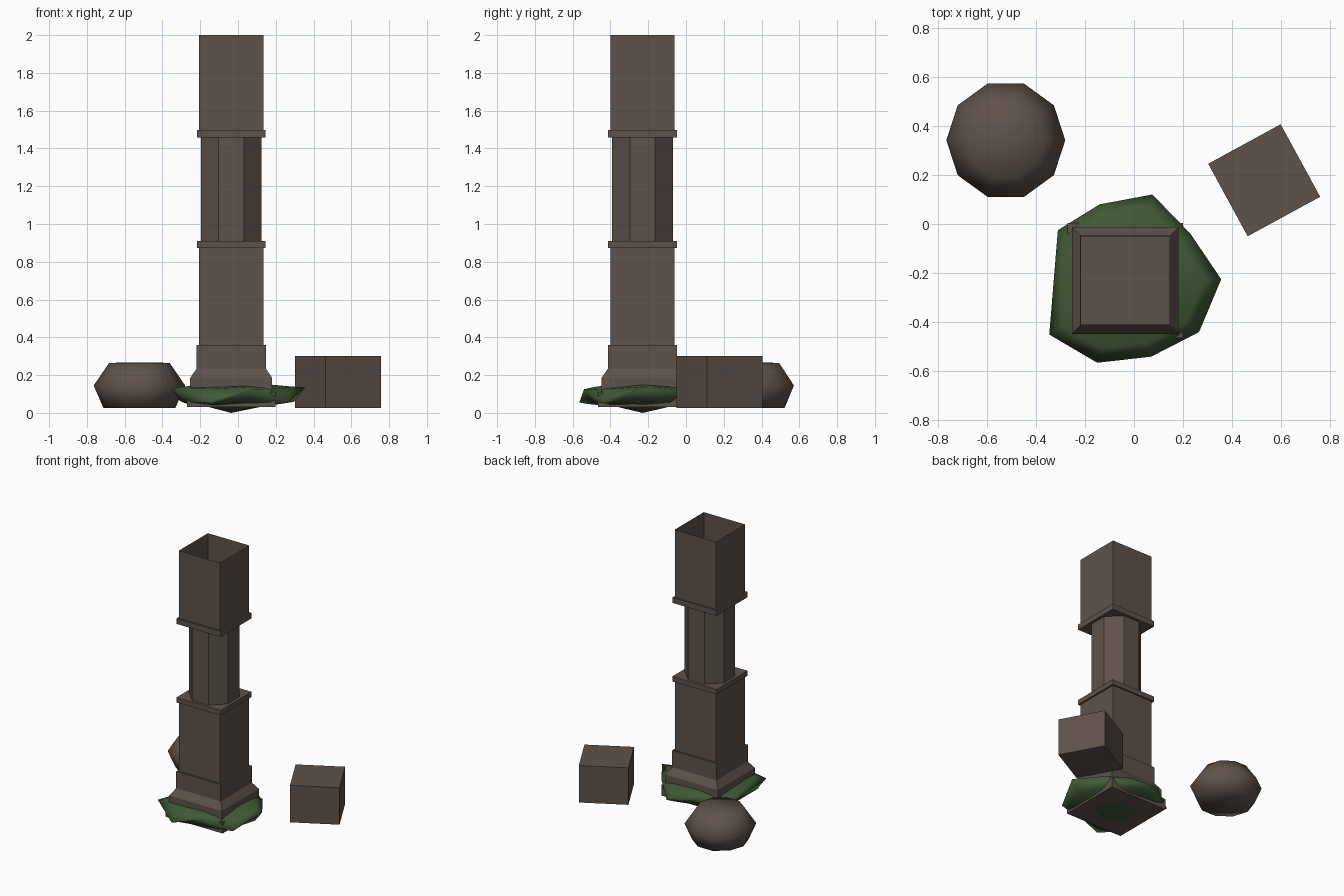
import bpy
import bmesh
import math

if "Cube" in bpy.data.objects:
    bpy.data.objects.remove(bpy.data.objects["Cube"])


def material(name, rgb):
    m = bpy.data.materials.new(name)
    m.diffuse_color = (*rgb, 1)
    m.use_nodes = True
    m.node_tree.nodes["Principled BSDF"].inputs["Base Color"].default_value = m.diffuse_color
    return m


STONE = material("brown stone", (0.110, 0.085, 0.068))
LEAF = material("dark green leaf", (0.052, 0.100, 0.038))


def loft(name, rings, mat, cap_bottom=True, cap_top=True, smooth=False):
    """Skin a stack of rings of equal point count; a one-point ring is a tip."""
    bm = bmesh.new()
    loops = [[bm.verts.new(p) for p in ring] for ring in rings]
    for a, b in zip(loops, loops[1:]):
        n = max(len(a), len(b))
        for i in range(n):
            j = (i + 1) % n
            if len(a) == 1:
                bm.faces.new((a[0], b[j], b[i]))
            elif len(b) == 1:
                bm.faces.new((a[i], a[j], b[0]))
            else:
                bm.faces.new((a[i], a[j], b[j], b[i]))
    if cap_bottom and len(loops[0]) > 1:
        bm.faces.new(loops[0][::-1])
    if cap_top and len(loops[-1]) > 1:
        bm.faces.new(loops[-1])
    bmesh.ops.recalc_face_normals(bm, faces=bm.faces) if cap_top else None
    for f in bm.faces:
        f.smooth = smooth
    mesh = bpy.data.meshes.new(name)
    bm.to_mesh(mesh)
    bm.free()
    mesh.materials.append(mat)
    ob = bpy.data.objects.new(name, mesh)
    bpy.context.collection.objects.link(ob)
    return ob


def ngon(center, apothem, z, sides=4, turn=0.0):
    """Regular polygon ring, flat side facing the front when turn is 0."""
    r = apothem / math.cos(math.pi / sides)
    return [(center[0] + r * math.cos(turn + (2 * i + 1) * math.pi / sides),
             center[1] + r * math.sin(turn + (2 * i + 1) * math.pi / sides), z)
            for i in range(sides)]


# Column, stacked from the ground up
C = (-0.036, -0.23)


def column_part(name, profile, sides=4, **kw):
    return loft(name, [ngon(C, a, z, sides) for a, z in profile], STONE, **kw)


column_part("base_slab", [(0.235, 0.03), (0.235, 0.11)])
column_part("flared_plinth", [(0.217, 0.10), (0.217, 0.185),
                              (0.183, 0.235), (0.183, 0.36)])
column_part("lower_shaft", [(0.17, 0.35), (0.17, 0.88)])
column_part("lower_collar", [(0.182, 0.873), (0.182, 0.91)])
column_part("octagonal_shaft", [(0.161, 0.90), (0.161, 1.465)], sides=8)
column_part("upper_collar", [(0.182, 1.457), (0.182, 1.497)])
# Open at the top, thin walled
column_part("upper_shaft", [(0.17, 1.48), (0.17, 2.0)], cap_bottom=False, cap_top=False)

# Irregular flattened bush around the foot
rim = [(-0.345, -0.45, 0.13), (-0.15, -0.565, 0.055), (0.07, -0.54, 0.125),
       (0.265, -0.44, 0.055), (0.355, -0.225, 0.135), (0.23, -0.04, 0.12),
       (0.075, 0.12, 0.075), (-0.14, 0.08, 0.12), (-0.31, -0.025, 0.065)]


def shrink(s, z, mix):
    return [(C[0] + (x - C[0]) * s, C[1] + (y - C[1]) * s, z + (h - z) * mix)
            for x, y, h in rim]


loft("bush", [[(*C, 0.0)], shrink(0.40, 0.032, 0.0), shrink(0.85, 0.045, 0.15), rim,
              shrink(0.82, 0.14, 0.15), [(*C, 0.17)]], LEAF, smooth=True)

# Ten-sided boulder
B = (-0.522, 0.341)
k = math.cos(math.pi / 10)
loft("boulder", [[(*B, 0.025)]] +
     [ngon(B, r * k, z, 10, math.pi / 10)
      for r, z in ((0.19, 0.025), (0.242, 0.145), (0.16, 0.265))] +
     [[(*B, 0.267)]], STONE, smooth=True)

# Turned stone block
K = (0.53, 0.178)
loft("stone_block", [ngon(K, 0.168, z, 4, math.radians(28.6)) for z in (0.025, 0.30)], STONE)
